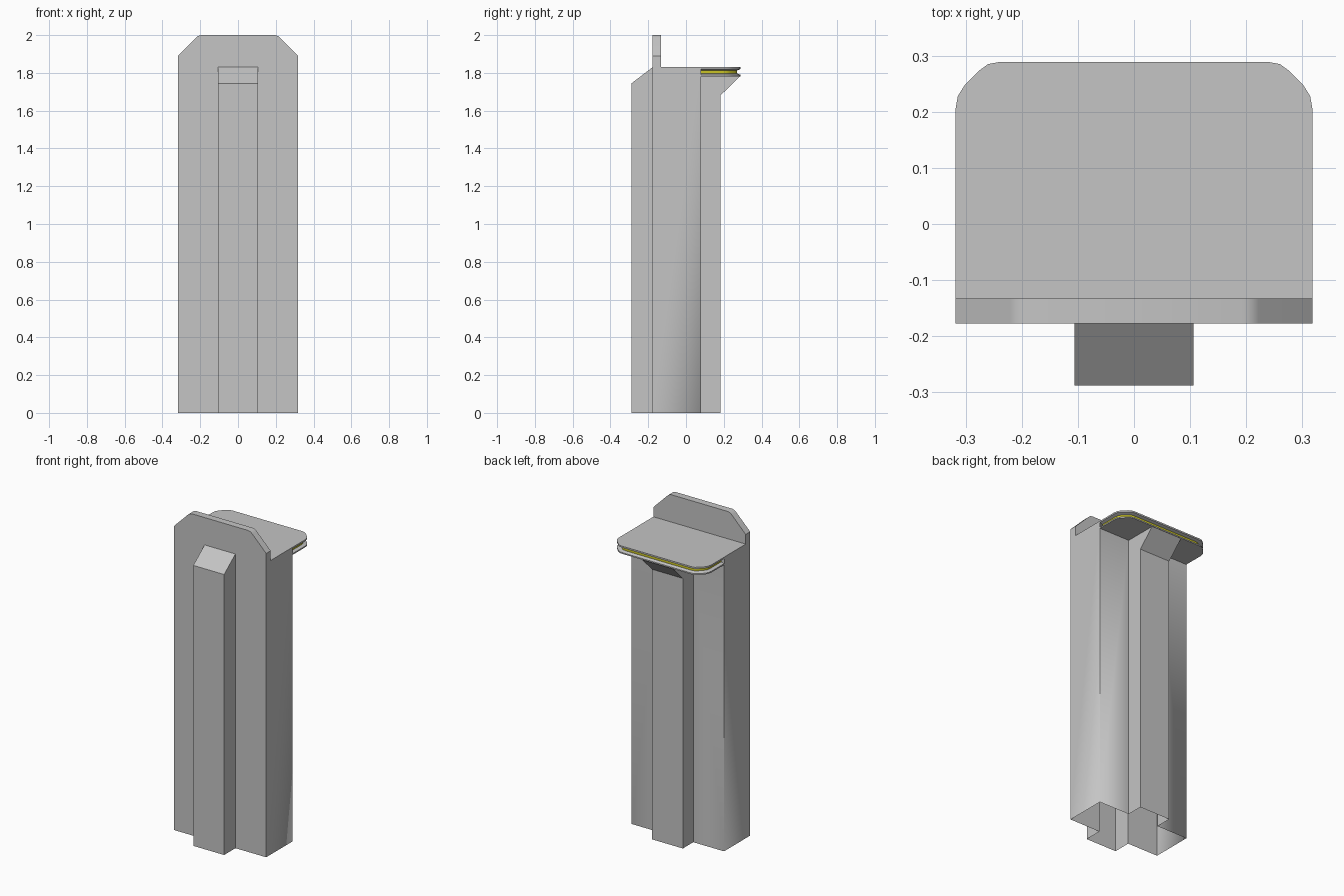
import bpy, bmesh, math
from mathutils import Vector

cube = bpy.data.objects.get("Cube")
if cube:
    bpy.data.objects.remove(cube, do_unlink=True)


def material(name, color):
    m = bpy.data.materials.new(name)
    m.use_nodes = True
    m.diffuse_color = color
    m.node_tree.nodes["Principled BSDF"].inputs["Base Color"].default_value = color
    return m


GREY = material("light_grey", (0.555, 0.555, 0.555, 1))
YELLOW = material("yellow", (0.6, 0.56, 0.02, 1))

# Shared dimensions
W, RIB = 0.318, 0.106               # half widths of column and ribs
FRONT, BACK = -0.177, 0.08          # column depth
RIB_FRONT, RIB_BACK = -0.288, 0.182
END = 0.289                         # rear edge of shelf
DECK, UNDER = 1.83, 1.782           # shelf top and underside
BOARD_BACK = -0.133


def sheet(name, polys, inside, stripes=()):
    """Weld polygons into one open shell facing away from an inside point."""
    bm = bmesh.new()
    for i, pts in enumerate(polys):
        f = bm.faces.new([bm.verts.new(p) for p in pts])
        f.material_index = int(i in stripes)
    bmesh.ops.remove_doubles(bm, verts=bm.verts, dist=0.0005)
    bm.normal_update()
    for f in bm.faces:
        if f.normal.dot(f.calc_center_median() - Vector(inside)) < 0:
            f.normal_flip()
    me = bpy.data.meshes.new(name)
    bm.to_mesh(me)
    bm.free()
    me.materials.append(GREY)
    if stripes:
        me.materials.append(YELLOW)
    ob = bpy.data.objects.new(name, me)
    bpy.context.collection.objects.link(ob)
    bpy.ops.object.select_all(action='DESELECT')
    ob.select_set(True)
    bpy.context.view_layer.objects.active = ob
    bpy.ops.object.shade_smooth_by_angle(angle=math.radians(30))
    return ob


def mirror(half):
    """Complete a right-hand path with its mirrored left half."""
    return half + [(-x, v) for x, v in reversed(half)]


def strip(path_a, path_b):
    """Quads between two matching paths."""
    return [(path_a[i], path_a[i + 1], path_b[i + 1], path_b[i])
            for i in range(len(path_a) - 1)]


# Column side walls and rear wall, open at the base
walls = []
for s in (1, -1):
    walls.append([(s * W, FRONT, 0), (s * W, BACK, 0), (s * W, BACK, DECK), (s * W, FRONT, DECK)])
    walls.append([(s * W, BACK, 0), (s * RIB, BACK, 0), (s * RIB, BACK, UNDER), (s * W, BACK, UNDER)])
sheet("column_walls", walls, (0, -0.05, 0.9))

# Front panel rising into the chamfered headboard
rim = mirror([(W, DECK), (W, 1.89), (0.222, 1.986), (0.212, 1.995), (0.195, 2.0)])
front = [(x, FRONT, z) for x, z in rim]
rear = [(x, BOARD_BACK, z) for x, z in rim]
notch = [(-W, 0), (-RIB, 0), (-RIB, DECK), (RIB, DECK), (RIB, 0), (W, 0)]
panel = front + [(x, FRONT, z) for x, z in notch]
sheet("front_panel", [panel, rear] + strip(front, rear), (0, -0.155, 1.9))


def rib(name, profile, faces, inside):
    """Rib from a (y, z) profile; faces cover the profile edges in order."""
    left = [(RIB, y, z) for y, z in profile]
    right = [(-RIB, y, z) for y, z in profile]
    sheet(name, [left, right] + strip(left, right)[:faces], inside)


# Front rib with sloped cap
rib("front_rib", [(FRONT, DECK), (RIB_FRONT, 1.745), (RIB_FRONT, 0), (FRONT, 0)],
    2, (0, FRONT, 0.9))

# Back rib flaring into the shelf bracket
rib("back_rib", [(END - 0.003, UNDER), (RIB_BACK, 1.68), (RIB_BACK, 0), (BACK, 0), (BACK, UNDER)],
    2, (0, BACK, 0.9))

# Shelf with rounded corners and a recessed yellow groove
outline = mirror([(W, BACK), (W, 0.205), (0.314, 0.228), (0.302, 0.247),
                  (0.275, 0.274), (0.26, 0.285), (0.238, END)])


def ring(z, inset):
    kx, ky = 1 - inset / W, 1 - inset / (END - BACK)
    return [(x * kx, BACK + (y - BACK) * ky, z) for x, y in outline]


rings = [ring(z, inset) for z, inset in (
    (UNDER, 0), (1.79, 0), (1.797, 0.018), (1.813, 0.018), (1.82, 0), (DECK, 0))]
polys, stripes = [], []
for k in range(len(rings) - 1):
    quads = strip(rings[k], rings[k + 1])
    if k == 2:
        stripes = range(len(polys), len(polys) + len(quads))
    polys += quads
polys.append(rings[0])
polys.append(rings[-1] + [(-W, FRONT, DECK), (W, FRONT, DECK)])
sheet("shelf", polys, (0, BACK, 1.805), stripes)
